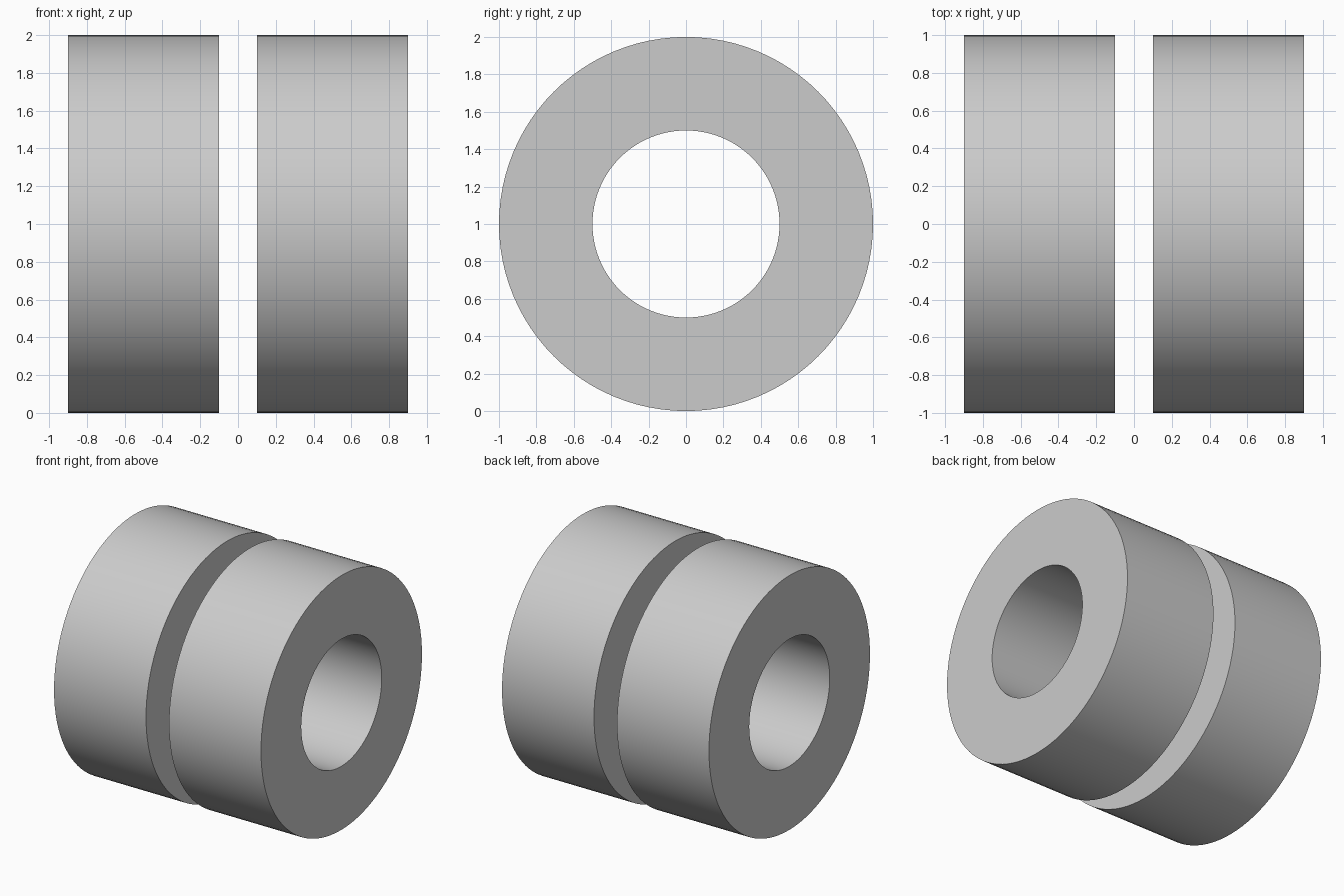
import bpy, bmesh, math

if "Cube" in bpy.data.objects:
    bpy.data.objects.remove(bpy.data.objects["Cube"])

SEGMENTS = 96
OUTER, INNER, LENGTH = 1.0, 0.5, 0.8


def make_ring(name, x_centre):
    # Rectangular cross-section swept around the x axis
    mesh = bpy.data.meshes.new(name)
    bm = bmesh.new()
    h = LENGTH / 2
    profile = [(-h, INNER), (-h, OUTER), (h, OUTER), (h, INNER)]
    loops = []
    for i in range(SEGMENTS):
        a = 2 * math.pi * i / SEGMENTS
        loops.append([bm.verts.new((x, r * math.cos(a), r * math.sin(a)))
                      for x, r in profile])
    for i in range(SEGMENTS):
        p, q = loops[i], loops[(i + 1) % SEGMENTS]
        for j in range(4):
            k = (j + 1) % 4
            bm.faces.new((p[j], p[k], q[k], q[j]))
    bmesh.ops.recalc_face_normals(bm, faces=bm.faces)
    bm.to_mesh(mesh)
    bm.free()

    ring = bpy.data.objects.new(name, mesh)
    ring.location = (x_centre, 0, OUTER)
    bpy.context.collection.objects.link(ring)

    # Smooth walls, crisp rims
    bpy.ops.object.select_all(action='DESELECT')
    ring.select_set(True)
    bpy.context.view_layer.objects.active = ring
    bpy.ops.object.shade_smooth_by_angle(angle=math.radians(30))


# Matching pair of thick rings with a gap between them
for side, x in (("left", -0.5), ("right", 0.5)):
    make_ring(side + "_ring", x)
